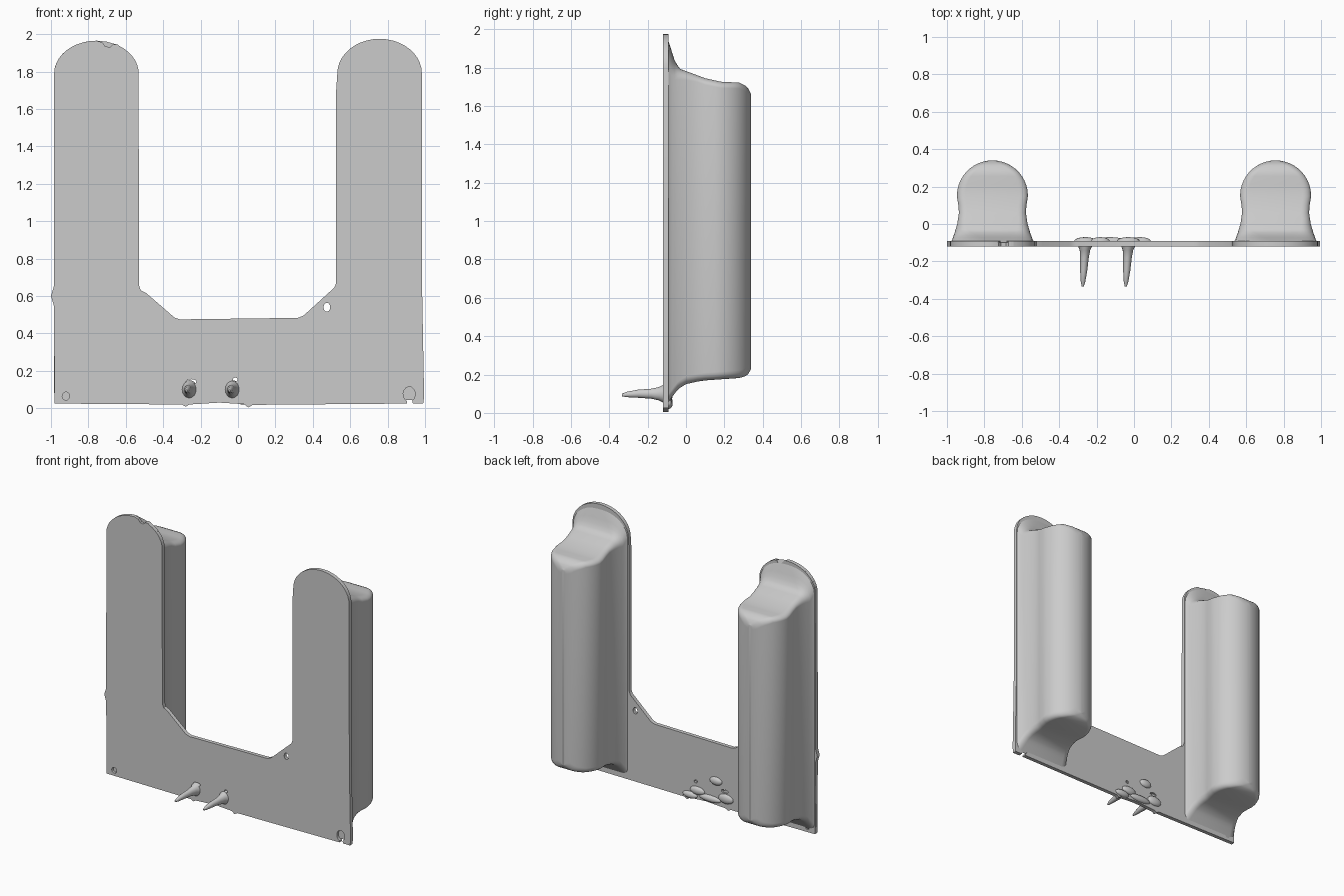
import bpy, bmesh
from math import sin, cos, pi, radians, sqrt

if "Cube" in bpy.data.objects:
    bpy.data.objects.remove(bpy.data.objects["Cube"], do_unlink=True)

grey = bpy.data.materials.new("plain grey")
grey.use_nodes = True
GREY = (0.6, 0.6, 0.6, 1)
grey.diffuse_color = GREY
grey.node_tree.nodes["Principled BSDF"].inputs["Base Color"].default_value = GREY


def finish(obj, angle=40):
    """Give an object its colour and smooth shading."""
    obj.data.materials.clear()
    obj.data.materials.append(grey)
    bpy.ops.object.select_all(action='DESELECT')
    obj.select_set(True)
    bpy.context.view_layer.objects.active = obj
    bpy.ops.object.shade_smooth_by_angle(angle=radians(angle))
    return obj


def loft(name, rings):
    """Skin a list of equal-length rings and cap both ends."""
    bm = bmesh.new()
    loops = [[bm.verts.new(p) for p in ring] for ring in rings]
    for a, b in zip(loops, loops[1:]):
        for i in range(len(a)):
            j = (i + 1) % len(a)
            bm.faces.new((a[i], a[j], b[j], b[i]))
    bm.faces.new(loops[0])
    bm.faces.new(loops[-1])
    bmesh.ops.recalc_face_normals(bm, faces=bm.faces)
    mesh = bpy.data.meshes.new(name)
    bm.to_mesh(mesh)
    bm.free()
    obj = bpy.data.objects.new(name, mesh)
    bpy.context.collection.objects.link(obj)
    return finish(obj)


def arc(cx, cz, rx, rz, start, end, n):
    """Points along an elliptical arc, angles in degrees."""
    angles = [radians(start + (end - start) * i / n) for i in range(n + 1)]
    return [(cx + rx * cos(a), cz + rz * sin(a)) for a in angles]


def interp(table, y):
    """Piecewise linear lookup."""
    for (a, u), (b, v) in zip(table, table[1:]):
        if y <= b:
            return u + (v - u) * max(0, (y - a) / (b - a))
    return table[-1][1]


# U-shaped face plate with worn edges, an open keyhole and drilled holes
CX = 0.757
outline = [(-0.98, 0.025), (-0.3, 0.02), (-0.28, 0.008), (-0.26, 0.02),
           (-0.1, 0.03), (0.03, 0.022), (0.055, 0.005), (0.08, 0.018), (0.905, 0.025)]
outline += arc(0.915, 0.075, 0.032, 0.04, 250, -60, 12)
outline += [(0.935, 0.025), (0.99, 0.025), (0.995, 0.06), (0.985, 0.6)]
outline += arc(CX, 1.79, 0.226, 0.185, 0, 180, 20)
outline += [(0.525, 1.7), (0.525, 0.67), (0.515, 0.645), (0.35, 0.495), (0.32, 0.483),
            (-0.31, 0.475), (-0.34, 0.485), (-0.49, 0.615), (-0.52, 0.63), (-0.53, 0.66)]
outline += arc(-CX, 1.79, 0.226, 0.175, 0, 65, 8)
outline += [(-0.645, 1.945), (-0.67, 1.945), (-0.685, 1.93), (-0.71, 1.935), (-0.725, 1.955)]
outline += arc(-CX, 1.79, 0.226, 0.175, 90, 180, 10)
outline += [(-0.985, 0.65), (-1.0, 0.6), (-0.985, 0.55)]
holes = [(-0.92, 0.065, 0.02, 0.022), (0.475, 0.54, 0.018, 0.024),
         (-0.25, 0.142, 0.028, 0.013), (-0.015, 0.153, 0.013, 0.011)]

curve = bpy.data.curves.new("face_plate", 'CURVE')
curve.dimensions = '2D'
curve.fill_mode = 'BOTH'
curve.extrude = 0.014
loops = [outline] + [arc(*h, 0, 330, 11) for h in holes]
for points in loops:
    spline = curve.splines.new('POLY')
    spline.points.add(len(points) - 1)
    for p, (x, z) in zip(spline.points, points):
        p.co = (x, z, 0, 1)
    spline.use_cyclic_u = True
plate = bpy.data.objects.new("face_plate", curve)
bpy.context.collection.objects.link(plate)
plate.rotation_euler.x = pi / 2
plate.location.y = -0.105
bpy.context.view_layer.objects.active = plate
plate.select_set(True)
bpy.ops.object.convert(target='MESH')
finish(bpy.context.view_layer.objects.active, 30)


# Rounded columns behind the arms, flaring into the plate
HALF = [(-0.1, 0.226), (-0.085, 0.216), (-0.05, 0.203), (0, 0.188),
        (0.06, 0.179), (0.1, 0.182), (0.15, 0.19)]
TOP = [(-0.1, 1.965), (-0.085, 1.92), (-0.06, 1.84), (-0.035, 1.795), (0.02, 1.775),
       (0.1, 1.745), (0.18, 1.727), (0.28, 1.722), (0.32, 1.7), (0.34, 1.66)]
BOTTOM = [(-0.1, 0.045), (-0.075, 0.08), (-0.04, 0.125), (0, 0.15),
          (0.08, 0.168), (0.28, 0.182), (0.32, 0.195), (0.34, 0.23)]
DOME = [(-0.1, 0.175), (-0.06, 0.1), (-0.03, 0.055), (0.05, 0.035), (0.34, 0.03)]
BACK = 0.15
R = 0.19


def column_ring(cx, y):
    if y <= BACK:
        w = interp(HALF, y)
    else:
        w = sqrt(max(R * R - (y - BACK) ** 2, 0.0001))
    top, low, dome = interp(TOP, y), interp(BOTTOM, y), interp(DOME, y)
    # corners go from a full arch at the plate to a small round at the back
    rx = min(w, max(0.045, w * dome / 0.175))
    rb = min(w, 0.04)
    pts = arc(w - rx, top - dome, rx, dome, 0, 89, 7)
    pts += arc(rx - w, top - dome, rx, dome, 91, 180, 7)
    pts += arc(rb - w, low + rb, rb, rb, 180, 269, 5)
    pts += arc(w - rb, low + rb, rb, rb, 271, 360, 5)
    return [(cx + x, y, z) for x, z in pts]


depths = [-0.1, -0.092, -0.085, -0.072, -0.06, -0.045, -0.03, 0, 0.03, 0.06, 0.1, BACK]
depths += [BACK + R * sin(radians(a)) for a in range(10, 90, 8)] + [BACK + R * 0.999]
for side, cx in (("right", -CX), ("left", CX)):
    loft(side + "_column", [column_ring(cx, y) for y in depths])


# Tapered pegs on the front: depth, half width, half height, centre height
PEG = [(-0.1, 0.045, 0.05, 0.1), (-0.122, 0.036, 0.045, 0.1), (-0.14, 0.028, 0.035, 0.1),
       (-0.18, 0.023, 0.026, 0.1), (-0.25, 0.019, 0.021, 0.1), (-0.31, 0.012, 0.014, 0.096),
       (-0.335, 0.005, 0.006, 0.093)]
for side, x0 in (("right", -0.26), ("left", -0.03)):
    rings = []
    for y, w, h, z in PEG:
        lean = 0.06 * (y + 0.1)
        rings.append([(x, y, zz) for x, zz in arc(x0 + lean, z, w, h, 0, 337.5, 15)])
    loft(side + "_peg", rings)


# Low lumps on the back of the plate around the pegs and along the lower edge
LUMPS = [(-0.26, 0.09, 0.06, 0.035), (-0.03, 0.09, 0.06, 0.03), (-0.13, 0.06, 0.09, 0.025),
         (0.03, 0.045, 0.06, 0.025), (-0.18, 0.2, 0.05, 0.03)]
for i, (x, z, w, h) in enumerate(LUMPS):
    bpy.ops.mesh.primitive_uv_sphere_add(segments=16, ring_count=8, location=(x, -0.092, z))
    lump = bpy.context.object
    lump.name = "back_lump_%d" % (i + 1)
    lump.scale = (w, 0.022, h)
    finish(lump)
